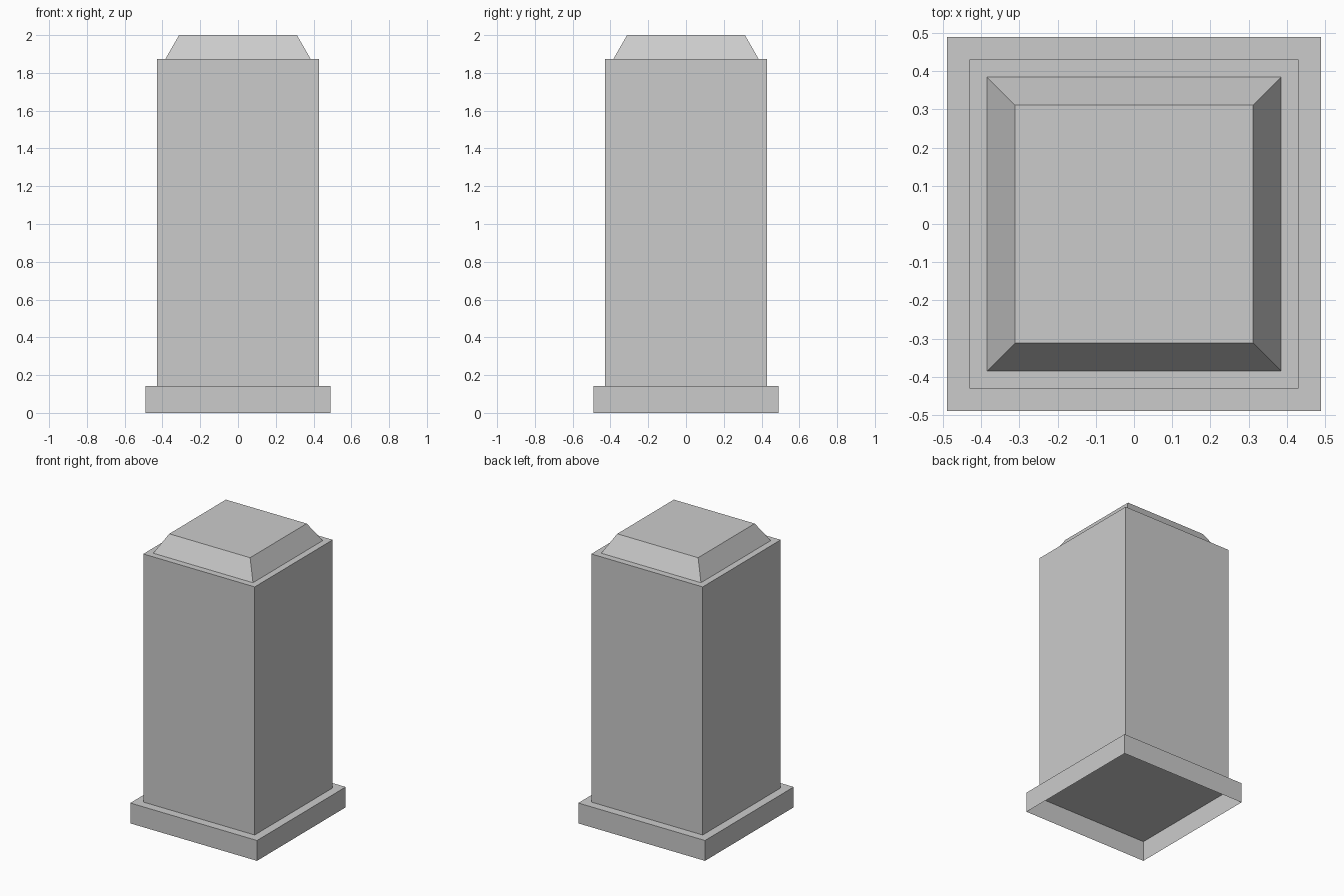
import bpy
import bmesh

if "Cube" in bpy.data.objects:
    bpy.data.objects.remove(bpy.data.objects["Cube"])


def square_loft(name, rings, close_bottom=False, close_top=False):
    """Stack square rings (half width, height) and skin them."""
    bm = bmesh.new()
    loops = [[bm.verts.new((sx * h, sy * h, z))
              for sx, sy in ((-1, -1), (1, -1), (1, 1), (-1, 1))]
             for h, z in rings]
    for low, high in zip(loops, loops[1:]):
        for i in range(4):
            j = (i + 1) % 4
            bm.faces.new((low[i], low[j], high[j], high[i]))
    if close_bottom:
        bm.faces.new(loops[0][::-1])
    if close_top:
        bm.faces.new(loops[-1])
    mesh = bpy.data.meshes.new(name)
    bm.to_mesh(mesh)
    bm.free()
    obj = bpy.data.objects.new(name, mesh)
    bpy.context.collection.objects.link(obj)
    return obj


BASE_TOP, BODY_TOP, TOP = 0.142, 1.873, 2.0

# Plinth: thin skirt with a ledge, open underneath
square_loft("plinth", [(0.489, 0), (0.489, BASE_TOP), (0.43, BASE_TOP)])

# Pillar body: floor, walls and the narrow ledge around the cap
square_loft("pillar_body",
            [(0.43, BASE_TOP), (0.43, BODY_TOP), (0.385, BODY_TOP)],
            close_bottom=True)

# Cap: tapered block on top
square_loft("cap", [(0.385, BODY_TOP), (0.312, TOP)], close_top=True)
